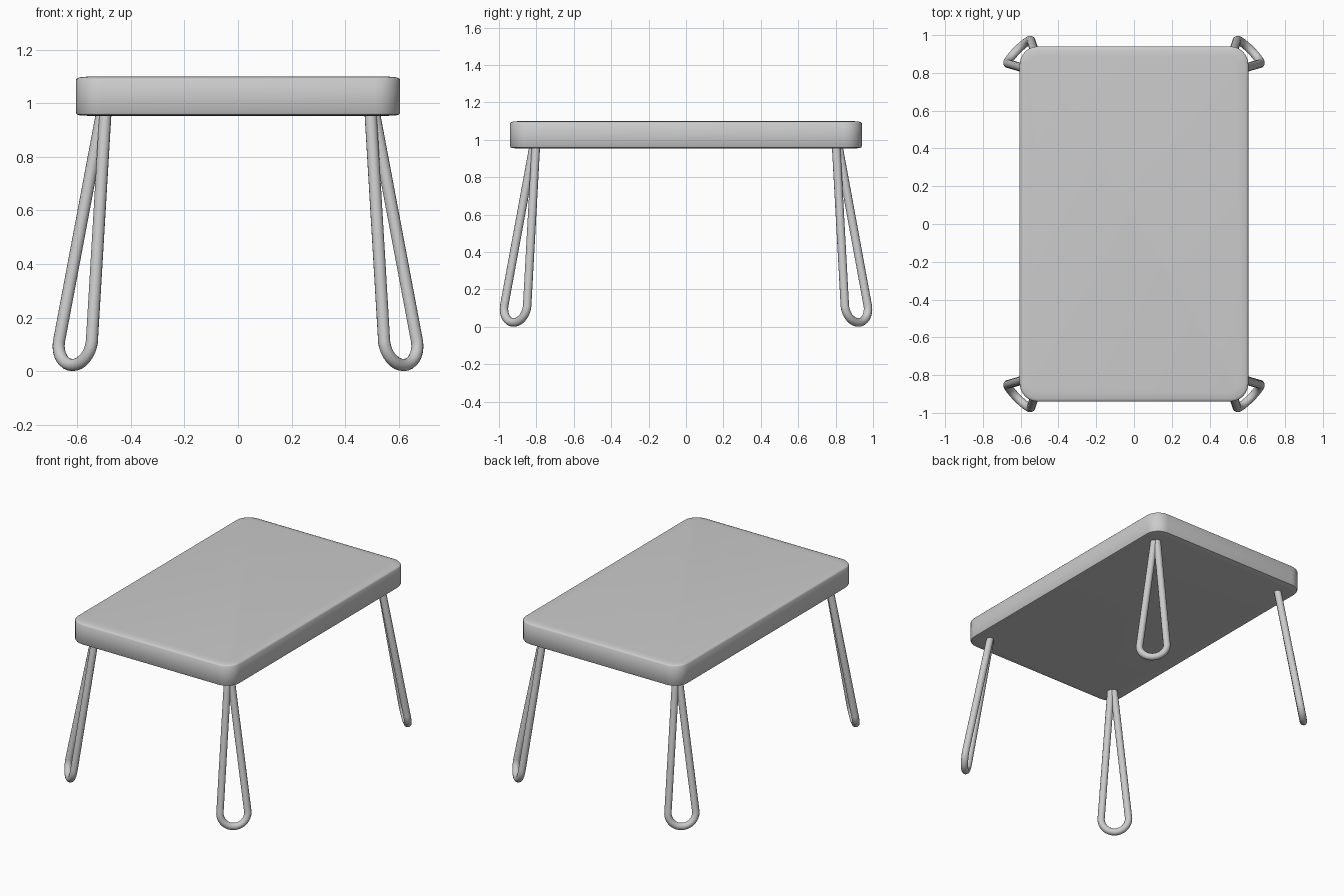
import bpy, bmesh
from math import sin, cos, pi, sqrt
from mathutils import Vector

if "Cube" in bpy.data.objects:
    bpy.data.objects.remove(bpy.data.objects["Cube"])

HX, HY, RAD, SEG = 0.605, 0.94, 0.095, 6


def finish(obj, angle):
    bpy.ops.object.select_all(action='DESELECT')
    obj.select_set(True)
    bpy.context.view_layer.objects.active = obj
    bpy.ops.object.shade_smooth_by_angle(angle=angle)


# Tabletop: stacked rounded-rectangle rings with softly rolled edges
def ring(bm, inset, z):
    r = RAD - inset
    verts = []
    for k, (sx, sy) in enumerate([(1, 1), (-1, 1), (-1, -1), (1, -1)]):
        for i in range(SEG + 1):
            a = (k + i / SEG) * pi / 2
            verts.append(bm.verts.new((sx * (HX - RAD) + r * cos(a),
                                       sy * (HY - RAD) + r * sin(a), z)))
    return verts


bm = bmesh.new()
profile = [(0.05, 0.953), (0.015, 0.955), (0.004, 0.958), (0, 0.964),
           (0, 1.088), (0.004, 1.093), (0.015, 1.097), (0.05, 1.10)]
rings = [ring(bm, i, z) for i, z in profile]
for a, b in zip(rings, rings[1:]):
    for j in range(len(a)):
        n = (j + 1) % len(a)
        bm.faces.new((a[j], a[n], b[n], b[j]))
bm.faces.new(rings[-1])
bm.faces.new(rings[0][::-1])
bmesh.ops.recalc_face_normals(bm, faces=bm.faces)
me = bpy.data.meshes.new("tabletop")
bm.to_mesh(me)
bm.free()
top = bpy.data.objects.new("tabletop", me)
bpy.context.collection.objects.link(top)
finish(top, 0.7)

# Hairpin leg path: splayed diagonally, open loop with a round foot
apex = Vector((0.501, 0.809, 0.965))
foot = Vector((0.607, 0.911, 0.109))
side = Vector((1, -1, 0)) / sqrt(2)
down = (foot - apex).normalized()
R, W = 0.087, 0.009
pts = [apex - side * W]
N = 16
for i in range(N + 1):
    a = pi * i / N
    pts.append(foot - side * R * cos(a) + down * R * sin(a))
pts.append(apex + side * W)

cu = bpy.data.curves.new("hairpin_legs", 'CURVE')
cu.dimensions = '3D'
cu.bevel_depth = 0.023
cu.bevel_resolution = 4
cu.use_fill_caps = True
sp = cu.splines.new('POLY')
sp.points.add(len(pts) - 1)
for p, v in zip(sp.points, pts):
    p.co = (*v, 1)
legs = bpy.data.objects.new("hairpin_legs", cu)
bpy.context.collection.objects.link(legs)
bpy.ops.object.select_all(action='DESELECT')
legs.select_set(True)
bpy.context.view_layer.objects.active = legs
bpy.ops.object.convert(target='MESH')
legs = bpy.context.view_layer.objects.active
finish(legs, 0.9)

# Mirror the leg to all four corners
mirror = legs.modifiers.new("corners", 'MIRROR')
mirror.use_axis = (True, True, False)
mirror.use_mirror_merge = False
